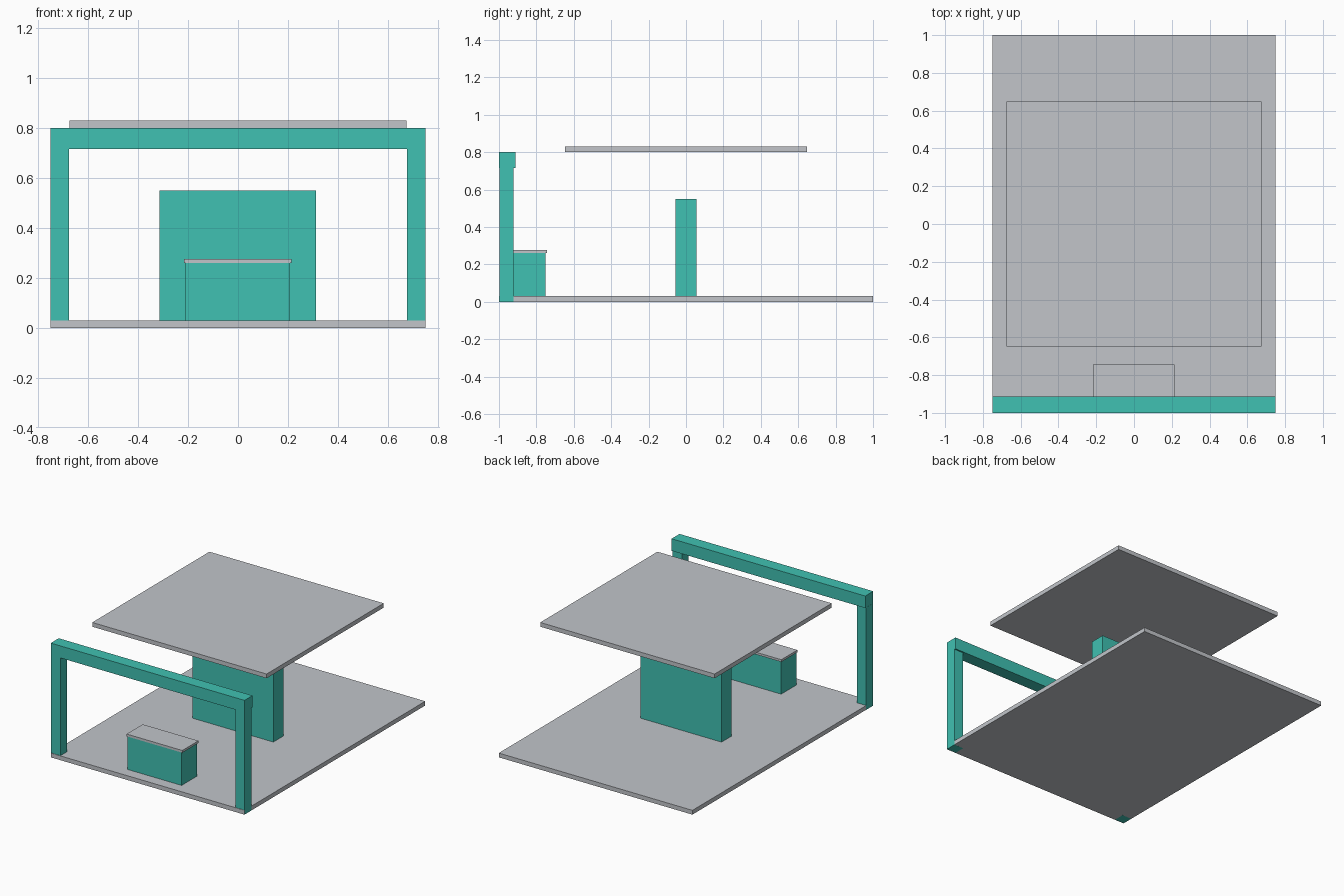
import bpy
import bmesh
from mathutils import Vector

if "Cube" in bpy.data.objects:
    bpy.data.objects.remove(bpy.data.objects["Cube"])


def material(name, color):
    m = bpy.data.materials.new(name)
    m.diffuse_color = (*color, 1.0)
    m.use_nodes = True
    m.node_tree.nodes["Principled BSDF"].inputs["Base Color"].default_value = m.diffuse_color
    return m


TEAL = material("teal", (0.051, 0.533, 0.445))
GREY = material("light grey", (0.539, 0.558, 0.591))


def box(name, x, y, z, mat):
    """Axis-aligned box from (min, max) ranges."""
    bm = bmesh.new()
    bmesh.ops.create_cube(bm, size=1.0)
    for v in bm.verts:
        v.co = Vector([r[0] + (c + 0.5) * (r[1] - r[0]) for c, r in zip(v.co, (x, y, z))])
    mesh = bpy.data.meshes.new(name)
    bm.to_mesh(mesh)
    bm.free()
    mesh.materials.append(mat)
    obj = bpy.data.objects.new(name, mesh)
    bpy.context.collection.objects.link(obj)
    return obj


# Floor slab and floating roof panel
box("floor", (-0.75, 0.75), (-1.0, 1.0), (0.0, 0.03), GREY)
box("roof_panel", (-0.675, 0.675), (-0.648, 0.648), (0.80, 0.83), GREY)

# Front gateway: two posts and a slightly deeper beam
for side, label in ((-1, "left"), (1, "right")):
    xs = sorted((side * 0.677, side * 0.7503))
    box(label + "_post", xs, (-0.997, -0.922), (-0.0003, 0.716), TEAL)
box("gateway_beam", (-0.75, 0.75), (-1.0, -0.912), (0.716, 0.80), TEAL)

# Central partition wall
box("central_wall", (-0.314, 0.312), (-0.055, 0.055), (0.01, 0.55), TEAL)

# Counter with overhanging top
box("counter_body", (-0.211, 0.209), (-0.922, -0.752), (0.01, 0.26), TEAL)
box("counter_top", (-0.217, 0.214), (-0.922, -0.744), (0.26, 0.276), GREY)
